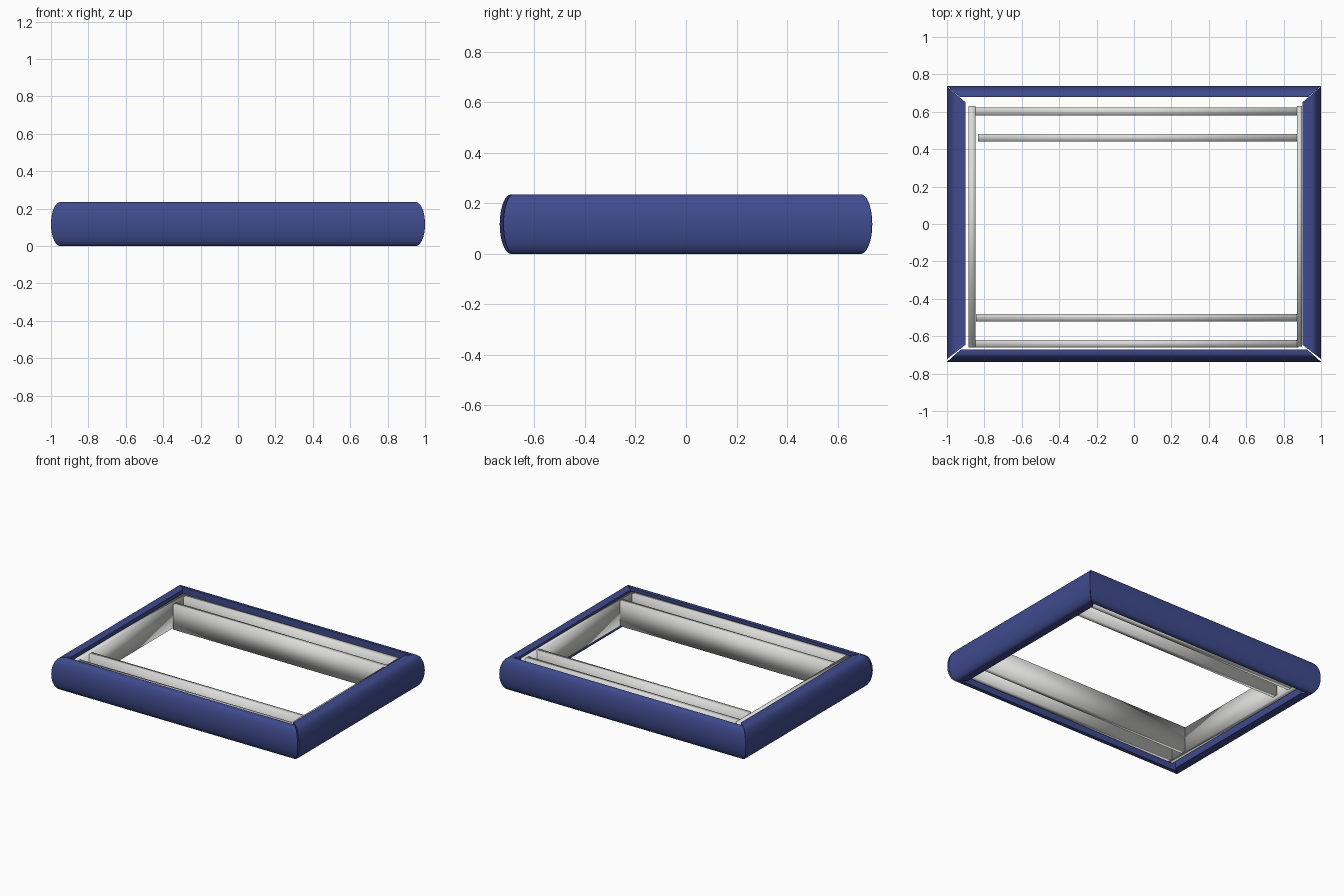
import bpy, bmesh, math

if "Cube" in bpy.data.objects:
    bpy.data.objects.remove(bpy.data.objects["Cube"])


def material(name, rgb):
    m = bpy.data.materials.new(name)
    m.diffuse_color = (*rgb, 1)
    m.use_nodes = True
    m.node_tree.nodes["Principled BSDF"].inputs["Base Color"].default_value = m.diffuse_color
    return m


BLUE = material("navy blue", (0.05, 0.07, 0.27))
GREY = material("light grey", (0.72, 0.72, 0.71))
H = 0.235


def finish(name, bm, mat):
    bmesh.ops.recalc_face_normals(bm, faces=bm.faces)
    me = bpy.data.meshes.new(name)
    bm.to_mesh(me)
    bm.free()
    ob = bpy.data.objects.new(name, me)
    bpy.context.collection.objects.link(ob)
    me.materials.append(mat)
    return ob


# Padded bar: D-shaped section with bevelled (mitred) ends.
# ends = ((start, end) at the outer edge, (start, end) at the inner edge)
def padded_bar(name, axis, outer, inner, bulge, ends):
    bm = bmesh.new()
    sign = 1 if outer > 0 else -1
    width = abs(outer - inner)
    n = 24
    profile = [(width, 0)]
    for i in range(n + 1):
        a = -math.pi / 2 + math.pi * i / n
        profile.append((bulge * (1 - math.cos(a)), H / 2 + H / 2 * math.sin(a)))
    profile.append((width, H))
    rings = []
    for k in (0, 1):
        ring = []
        for d, z in profile:
            t = d / width
            along = ends[0][k] * (1 - t) + ends[1][k] * t
            across = outer - sign * d
            co = (along, across, z) if axis == "x" else (across, along, z)
            ring.append(bm.verts.new(co))
        rings.append(ring)
    a, b = rings
    for i in range(len(a)):
        j = (i + 1) % len(a)
        bm.faces.new((a[i], a[j], b[j], b[i]))
    bm.faces.new(a)
    bm.faces.new(b)
    ob = finish(name, bm, BLUE)
    bpy.ops.object.select_all(action="DESELECT")
    ob.select_set(True)
    bpy.context.view_layer.objects.active = ob
    bpy.ops.object.shade_smooth_by_angle(angle=math.radians(35))


# Inner rail: plain upright board
def rail(name, x0, x1, y0, y1, z0=0.038, z1=0.22):
    bm = bmesh.new()
    bmesh.ops.create_cube(bm, size=1)
    for v in bm.verts:
        v.co = (x1 if v.co.x > 0 else x0,
                y1 if v.co.y > 0 else y0,
                z1 if v.co.z > 0 else z0)
    for f in bm.faces:
        f.smooth = True
    finish(name, bm, GREY)


# Outer padded border
padded_bar("front_padding", "x", -0.737, -0.67, 0.045, ((-1, 1), (-0.925, 0.925)))
padded_bar("back_padding", "x", 0.737, 0.678, 0.045, ((-1, 1), (-0.93, 0.93)))
for label, s in (("left", -1), ("right", 1)):
    padded_bar(label + "_padding", "y", s * 1.0, s * 0.9, 0.05,
               ((-0.722, 0.735), (-0.645, 0.65)))

# Inner frame: side boards and four cross boards
rail("left_rail", -0.885, -0.848, -0.66, 0.63)
rail("right_rail", 0.872, 0.898, -0.655, 0.63)
for name, x0, x1, y0, y1 in (
        ("back_outer_rail", -0.848, 0.872, 0.58, 0.622),
        ("back_inner_rail", -0.835, 0.883, 0.44, 0.482),
        ("front_inner_rail", -0.845, 0.877, -0.52, -0.48),
        ("front_outer_rail", -0.848, 0.88, -0.66, -0.62)):
    rail(name, x0, x1, y0, y1)
